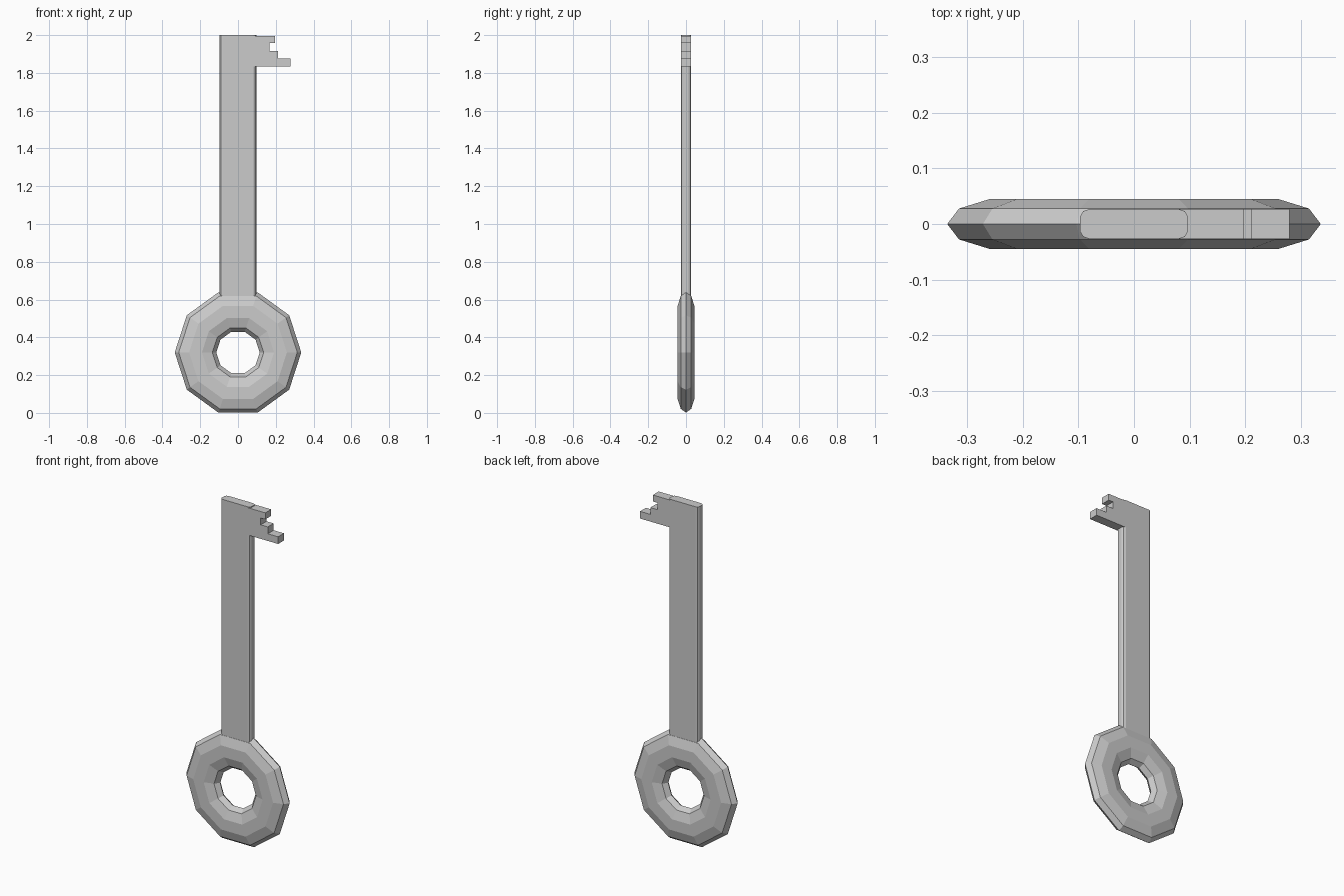
import bpy, bmesh, math

if "Cube" in bpy.data.objects:
    bpy.data.objects.remove(bpy.data.objects["Cube"])


def make_object(name, bm):
    bmesh.ops.recalc_face_normals(bm, faces=bm.faces[:])
    mesh = bpy.data.meshes.new(name)
    bm.to_mesh(mesh)
    bm.free()
    obj = bpy.data.objects.new(name, mesh)
    bpy.context.collection.objects.link(obj)
    return obj


def extrude_profile(name, points, offset):
    """Extrude a closed 3D outline along an offset vector."""
    bm = bmesh.new()
    face = bm.faces.new([bm.verts.new(p) for p in points])
    out = bmesh.ops.extrude_face_region(bm, geom=[face], use_keep_orig=True)
    moved = [g for g in out["geom"] if isinstance(g, bmesh.types.BMVert)]
    bmesh.ops.translate(bm, verts=moved, vec=offset)
    return make_object(name, bm)


# Handle ring: ten-sided flattened torus with a ten-sided section
N, MAJOR, MINOR, DEPTH, RING_Z = 10, 0.225, 0.11, 0.047, 0.32
bm = bmesh.new()
grid = []
for i in range(N):
    a = math.tau * i / N
    row = []
    for j in range(N):
        b = math.tau * j / N
        r = MAJOR + MINOR * math.cos(b)
        row.append(bm.verts.new((r * math.cos(a), DEPTH * math.sin(b),
                                 RING_Z + r * math.sin(a))))
    grid.append(row)
for i in range(N):
    for j in range(N):
        k, m = (i + 1) % N, (j + 1) % N
        bm.faces.new((grid[i][j], grid[k][j], grid[k][m], grid[i][m]))
make_object("handle_ring", bm)

# Shaft: flat bar with bevelled long edges
quarter = [(0.097, 0.013), (0.091, 0.023), (0.079, 0.027)]
right = [(x, -y) for x, y in reversed(quarter)] + quarter
section = right + [(-x, -y) for x, y in right]
extrude_profile("shaft", [(x, y, 0.57) for x, y in section], (0, 0, 1.43))

# Key bit: stepped teeth at the top of the shaft
T = 0.027
teeth = [(0.07, 1.835), (0.279, 1.835), (0.279, 1.877), (0.212, 1.877),
         (0.212, 1.917), (0.166, 1.917), (0.166, 1.957), (0.196, 1.957),
         (0.196, 1.995), (0.07, 1.995)]
extrude_profile("key_bit", [(x, -T, z) for x, z in teeth], (0, 2 * T, 0))
